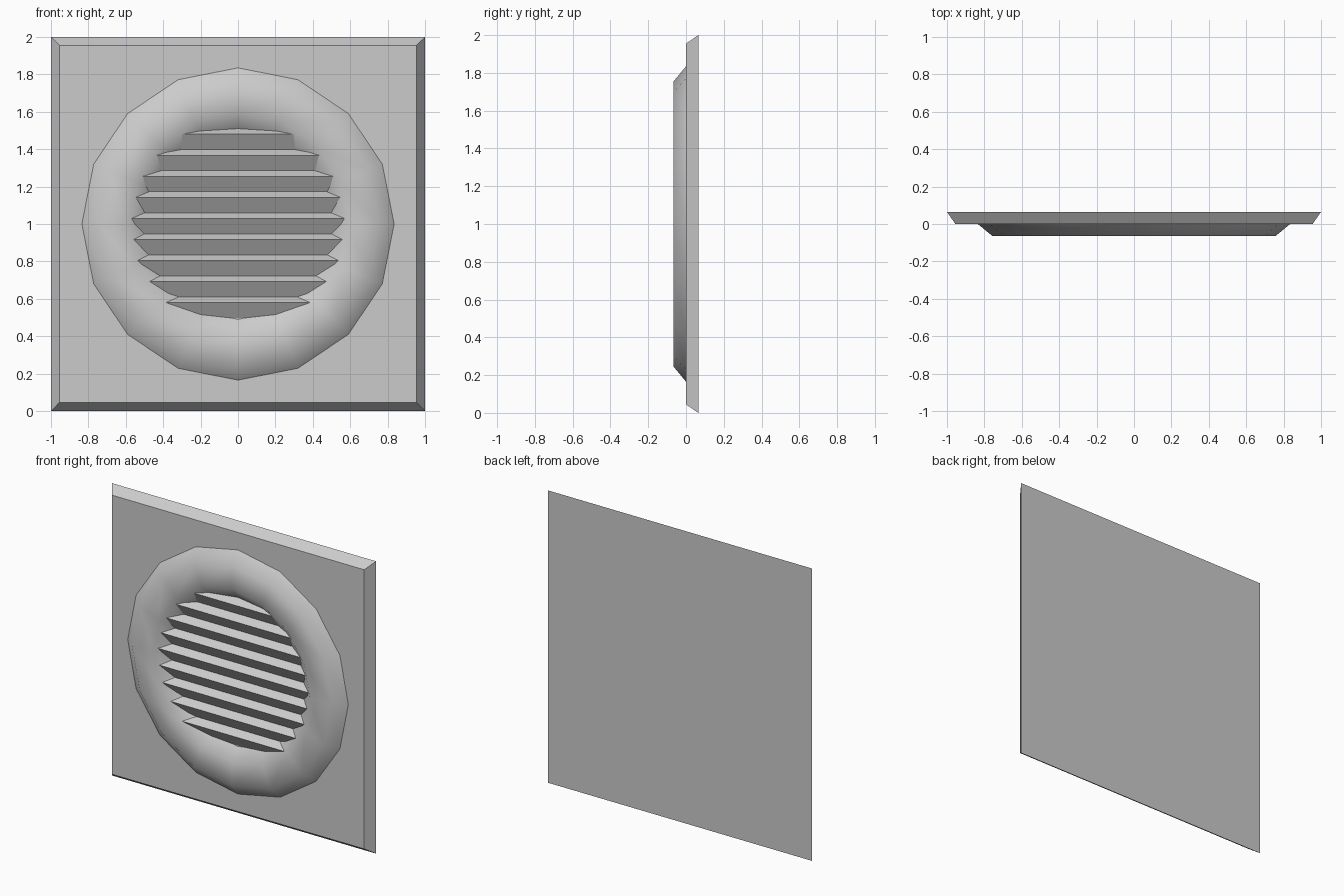
import bpy
from math import cos, sin, tau, sqrt

cube = bpy.data.objects.get("Cube")
if cube:
    bpy.data.objects.remove(cube, do_unlink=True)

grey = bpy.data.materials.new("vent_grey")
grey.use_nodes = True
colour = (0.6, 0.6, 0.6, 1)
grey.diffuse_color = colour
grey.node_tree.nodes["Principled BSDF"].inputs["Base Color"].default_value = colour


def add_part(name, verts, faces, smooth=False):
    mesh = bpy.data.meshes.new(name)
    mesh.from_pydata(verts, [], faces)
    mesh.materials.append(grey)
    for poly in mesh.polygons:
        poly.use_smooth = smooth
    obj = bpy.data.objects.new(name, mesh)
    bpy.context.collection.objects.link(obj)
    return obj


def square(half, y):
    return [(sx * half, y, 1 + sz * half)
            for sx, sz in ((-1, -1), (1, -1), (1, 1), (-1, 1))]


# Square backing plate with a sloping rim
plate_faces = [(0, 1, 2, 3), (7, 6, 5, 4)]
for i in range(4):
    j = (i + 1) % 4
    plate_faces.append((i, i + 4, j + 4, j))
add_part("backing_plate", square(0.955, 0) + square(1, 0.065), plate_faces)

# Raised ring: a four-point profile swept round the centre
SIDES = 16
profile = [(0.835, 0), (0.756, -0.065), (0.591, -0.065), (0.51, 0)]
ring_verts, ring_faces = [], []
for i in range(SIDES):
    a = tau * i / SIDES
    ring_verts += [(r * cos(a), y, 1 + r * sin(a)) for r, y in profile]
    for k in range(3):
        p, q = i * 4 + k, (i + 1) % SIDES * 4 + k
        ring_faces.append((p, p + 1, q + 1, q))
add_part("raised_ring", ring_verts, ring_faces, smooth=True)

# Louvre slats: wedges whose ends are buried in the ring
PITCH = 0.1125
for i in range(9):
    top = 1.51 - i * PITCH
    ridge = top - 0.03
    half = sqrt(0.66 ** 2 - (ridge - 1) ** 2)
    section = [(0, top), (-0.052, ridge), (0, top - PITCH)]
    verts = [(x, y, z) for x in (-half, half) for y, z in section]
    faces = [(0, 1, 4, 3), (1, 2, 5, 4), (0, 3, 5, 2), (0, 2, 1), (3, 4, 5)]
    add_part(f"louvre_slat_{i + 1}", verts, faces)
